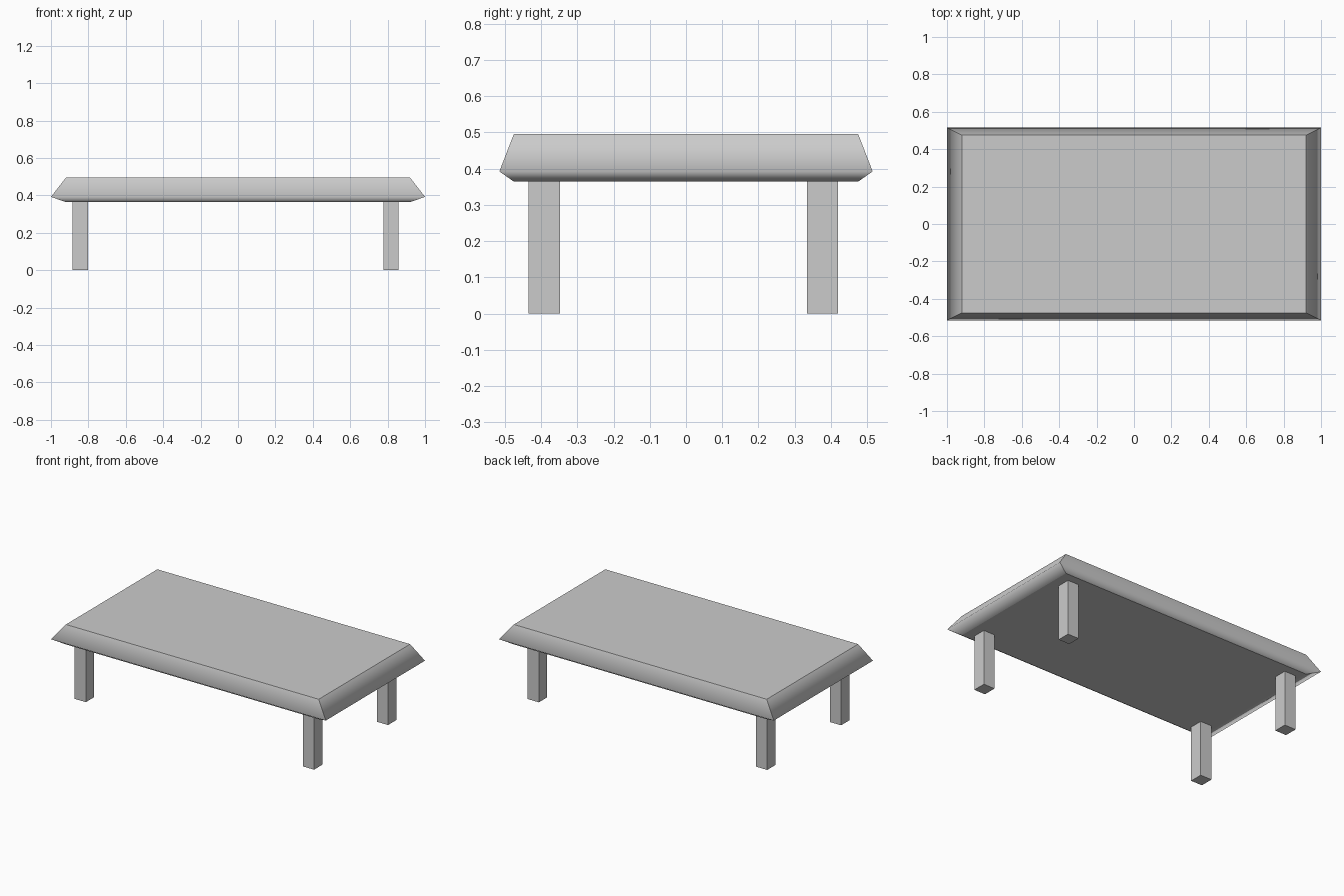
import bpy
import bmesh

if "Cube" in bpy.data.objects:
    bpy.data.objects.remove(bpy.data.objects["Cube"])


def finish(bm, name):
    bmesh.ops.recalc_face_normals(bm, faces=bm.faces)
    mesh = bpy.data.meshes.new(name)
    bm.to_mesh(mesh)
    bm.free()
    obj = bpy.data.objects.new(name, mesh)
    bpy.context.collection.objects.link(obj)
    return obj


def box(name, x0, x1, y0, y1, z0, z1):
    bm = bmesh.new()
    bmesh.ops.create_cube(bm, size=1)
    for v in bm.verts:
        v.co.x = x1 if v.co.x > 0 else x0
        v.co.y = y1 if v.co.y > 0 else y0
        v.co.z = z1 if v.co.z > 0 else z0
    return finish(bm, name)


# Table top: stacked rectangles (half width, half depth, height)
UNDERSIDE, RIM, TOP = 0.364, 0.392, 0.495
profile = [(0.92, 0.475, UNDERSIDE), (1.0, 0.515, RIM), (0.92, 0.475, TOP)]
bm = bmesh.new()
rings = [[bm.verts.new((sx * hx, sy * hy, z))
          for sx, sy in ((-1, -1), (1, -1), (1, 1), (-1, 1))]
         for hx, hy, z in profile]
bm.faces.new(rings[0][::-1])
bm.faces.new(rings[-1])
for low, high in zip(rings, rings[1:]):
    for i in range(4):
        j = (i + 1) % 4
        face = bm.faces.new((low[i], low[j], high[j], high[i]))
        face.smooth = True
# Only the widest edge shades softly; the mitres and flat faces stay crisp
for e in bm.edges:
    e.smooth = all(abs(v.co.z - RIM) < 1e-4 for v in e.verts)
finish(bm, "table_top")

# Four legs, set slightly off-centre
for side, x0, x1 in (("left", -0.885, -0.803), ("right", 0.777, 0.858)):
    for end, y0, y1 in (("front", -0.435, -0.348), ("back", 0.334, 0.42)):
        box(f"{end}_{side}_leg", x0, x1, y0, y1, 0.0, UNDERSIDE)
